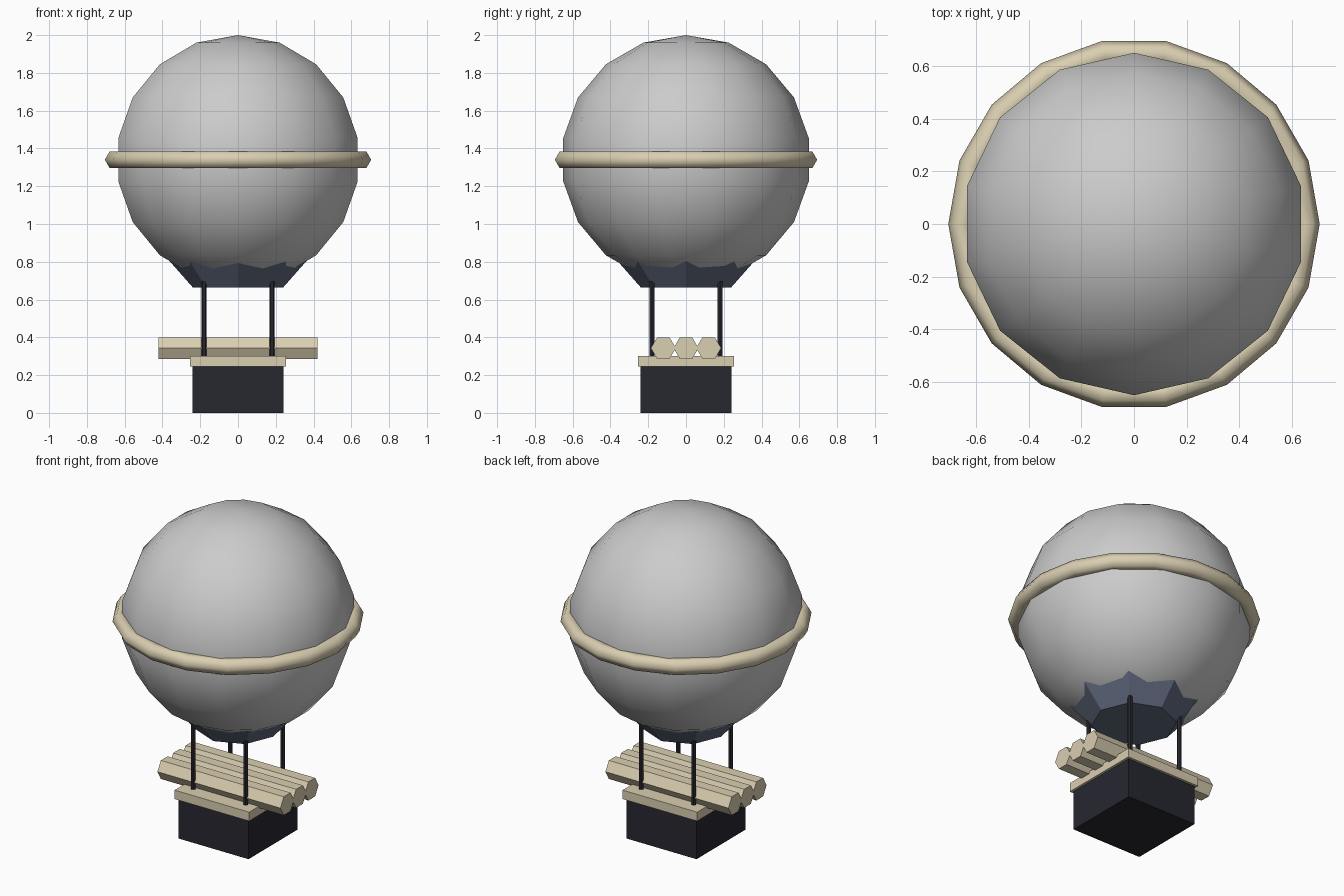
import bpy, bmesh
from math import sin, cos, pi, radians
from mathutils import Matrix

if "Cube" in bpy.data.objects:
    bpy.data.objects.remove(bpy.data.objects["Cube"])


def material(name, rgb):
    m = bpy.data.materials.new(name)
    m.diffuse_color = (*rgb, 1)
    m.use_nodes = True
    m.node_tree.nodes["Principled BSDF"].inputs["Base Color"].default_value = m.diffuse_color
    return m


TAN = material("tan", (0.70, 0.62, 0.44))
DARK = material("dark", (0.02, 0.02, 0.03))
BLUE = material("slate_blue", (0.12, 0.145, 0.21))


def finish(name, bm, mat=None, smooth=False):
    bmesh.ops.recalc_face_normals(bm, faces=bm.faces)
    me = bpy.data.meshes.new(name)
    for f in bm.faces:
        f.smooth = smooth
    bm.to_mesh(me)
    bm.free()
    if mat:
        me.materials.append(mat)
    ob = bpy.data.objects.new(name, me)
    bpy.context.collection.objects.link(ob)
    return ob


def lathe(name, profile, sides, start, mat=None, smooth=False, closed=False):
    """Spin (radius, z) points about z; radius 0 makes a pole."""
    bm = bmesh.new()
    rings = []
    for r, z in profile:
        if r == 0:
            rings.append([bm.verts.new((0, 0, z))] * sides)
        else:
            rings.append([bm.verts.new((r * cos(start + 2 * pi * i / sides),
                                        r * sin(start + 2 * pi * i / sides), z))
                          for i in range(sides)])
    pairs = list(zip(rings, rings[1:]))
    if closed:
        pairs.append((rings[-1], rings[0]))
    for a, b in pairs:
        for i in range(sides):
            j = (i + 1) % sides
            bm.faces.new(list(dict.fromkeys((a[i], a[j], b[j], b[i]))))
    if not closed:
        for ring in (rings[0], rings[-1]):
            if ring[0] is not ring[1]:
                bm.faces.new(ring)
    return finish(name, bm, mat, smooth)


def box(name, size, z0, z1, mat):
    bm = bmesh.new()
    bmesh.ops.create_cube(bm, size=1, matrix=Matrix.Translation((0, 0, (z0 + z1) / 2))
                          @ Matrix.Diagonal((size, size, z1 - z0, 1)))
    return finish(name, bm, mat)


# Balloon envelope: 14 sides, 9 bands
C, R = 1.34, 0.66
arc = [(0, C - R)] + [(R * cos(radians(a)), C + R * sin(radians(a)))
                      for a in range(-70, 71, 20)] + [(0, C + R)]
lathe("balloon", arc, 14, pi / 2, smooth=True)

# Belt around the balloon: hexagonal section, 18 sides
belt = [(0.655 + 0.05 * cos(k * pi / 3), C + 0.05 * sin(k * pi / 3)) for k in range(6)]
lathe("balloon_belt", belt, 18, 0, TAN, smooth=True, closed=True)

# Octagonal skirt running up into the balloon
lathe("skirt", [(0.24, 0.665), (0.39, 0.835)], 8, 0, BLUE)

# Basket and its rim
box("basket", 0.48, 0, 0.25, DARK)
box("basket_rim", 0.51, 0.245, 0.30, TAN)

# Three hexagonal logs lying across the basket
for i in (-1, 0, 1):
    log = lathe(f"log_{i + 2}", [(0.066, -0.42), (0.066, 0.42)], 6, pi / 2, TAN)
    log.rotation_euler = (0, pi / 2, 0)
    log.location = (0, i * 0.12, 0.343)

# Four ropes at the basket corners
for n, (sx, sy) in enumerate([(-1, -1), (1, -1), (1, 1), (-1, 1)], 1):
    rope = lathe(f"rope_{n}", [(0.014, 0.29), (0.014, 0.70)], 6, 0, DARK, smooth=False)
    rope.location = (sx * 0.18, sy * 0.18, 0)
